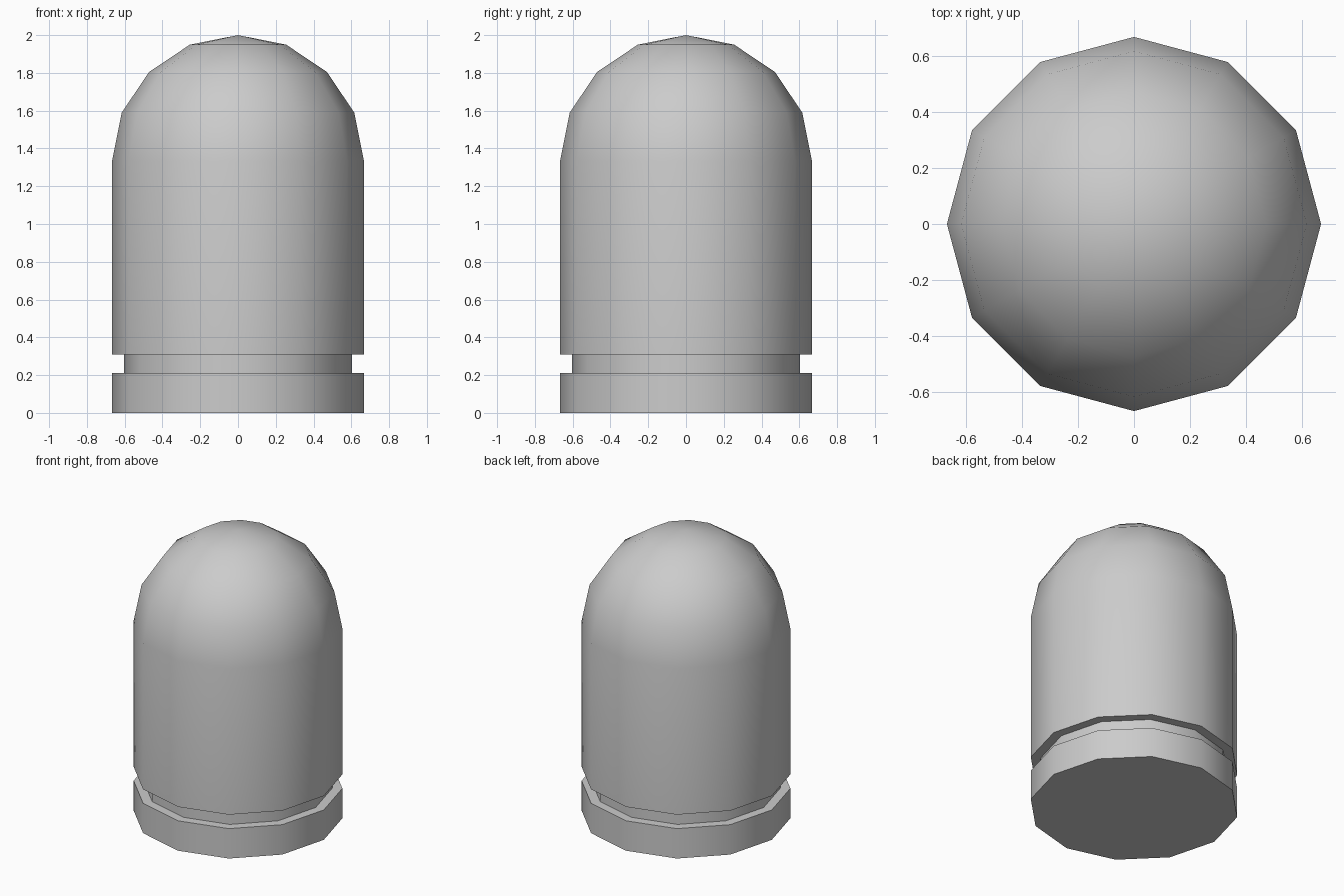
import bpy, bmesh
from math import sin, cos, pi, radians

if "Cube" in bpy.data.objects:
    bpy.data.objects.remove(bpy.data.objects["Cube"])

SIDES = 12
R = 2 / 3

# Profile from base, through the groove, up the wall and over the dome
profile = [(R, 0), (R, 0.21), (0.603, 0.21), (0.603, 0.308), (R, 0.308)]
profile += [(R * cos(i * pi / 8), 2 - R + R * sin(i * pi / 8)) for i in range(4)]

bm = bmesh.new()
rings = [[bm.verts.new((r * cos(2 * pi * k / SIDES), r * sin(2 * pi * k / SIDES), z))
          for k in range(SIDES)] for r, z in profile]

# Walls between rings
for a, b in zip(rings, rings[1:]):
    for k in range(SIDES):
        n = (k + 1) % SIDES
        bm.faces.new((a[k], a[n], b[n], b[k]))

# Flat base and pointed dome cap
bm.faces.new(rings[0][::-1])
tip = bm.verts.new((0, 0, 2))
for k in range(SIDES):
    bm.faces.new((rings[-1][k], rings[-1][(k + 1) % SIDES], tip))
bmesh.ops.recalc_face_normals(bm, faces=bm.faces[:])

mesh = bpy.data.meshes.new("domed_body")
bm.to_mesh(mesh)
bm.free()
body = bpy.data.objects.new("domed_body", mesh)
bpy.context.collection.objects.link(body)

# Smooth sides, crisp groove and base edges
bpy.context.view_layer.objects.active = body
body.select_set(True)
bpy.ops.object.shade_smooth_by_angle(angle=radians(40))
